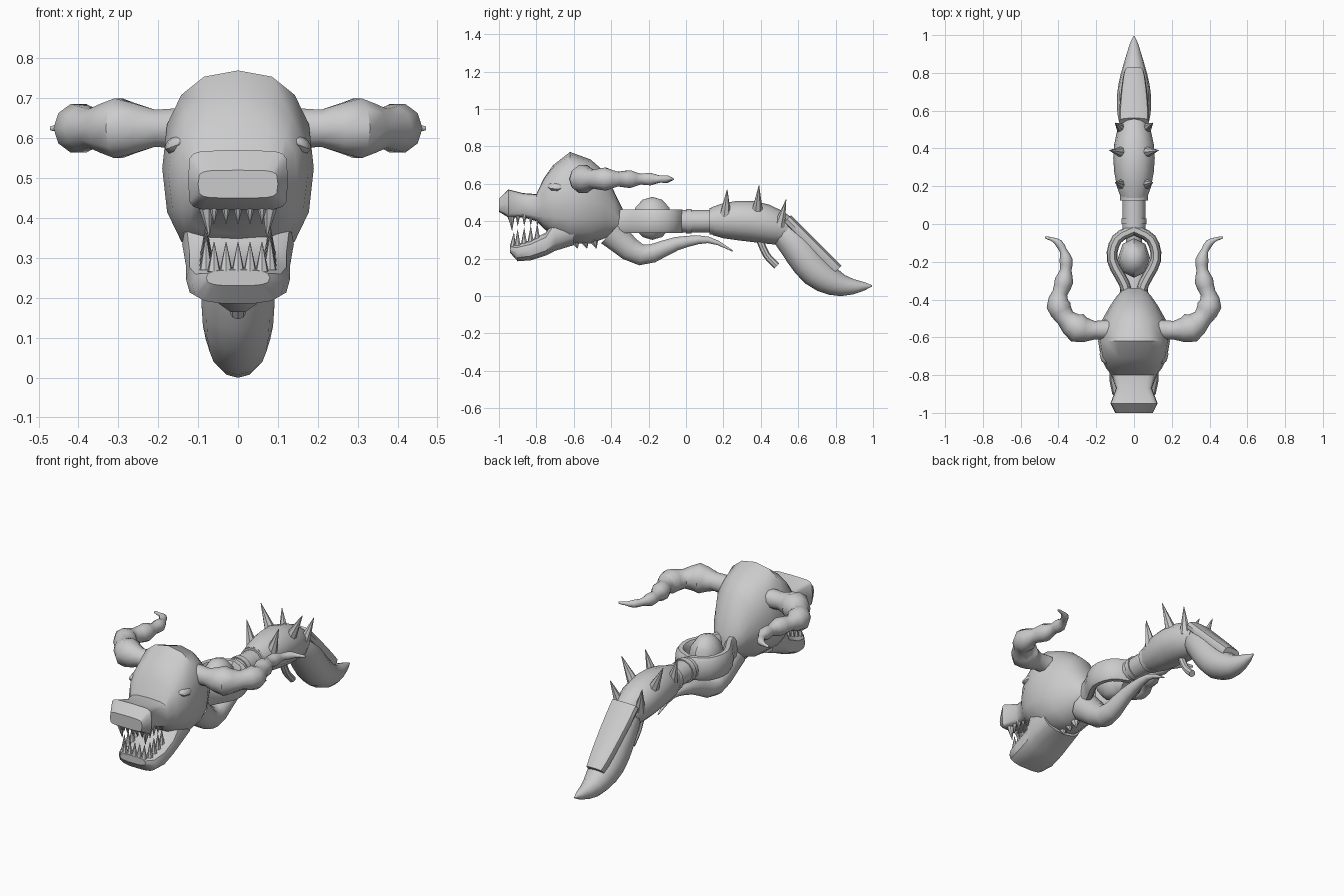
import bpy, bmesh, math
from mathutils import Vector, Matrix
from mathutils.geometry import interpolate_bezier

cube = bpy.data.objects.get("Cube")
if cube:
    bpy.data.objects.remove(cube, do_unlink=True)

shade = (.6, .6, .6, 1)
grey = bpy.data.materials.new("plain_grey")
grey.use_nodes = True
grey.diffuse_color = shade
grey.node_tree.nodes["Principled BSDF"].inputs["Base Color"].default_value = shade


def finish(name, bm):
    """Turn a bmesh into a shaded, coloured object."""
    bmesh.ops.recalc_face_normals(bm, faces=bm.faces)
    mesh = bpy.data.meshes.new(name)
    bm.to_mesh(mesh)
    bm.free()
    mesh.materials.append(grey)
    part = bpy.data.objects.new(name, mesh)
    bpy.context.collection.objects.link(part)
    bpy.ops.object.select_all(action="DESELECT")
    part.select_set(True)
    bpy.context.view_layer.objects.active = part
    bpy.ops.object.shade_smooth_by_angle(angle=math.radians(40))


def add_ring(bm, centre, side, up, box, sides):
    """A superellipse of vertices; a higher box value makes squarer corners."""
    ring = []
    for k in range(sides):
        angle = math.tau * k / sides
        across, rise = (math.copysign(abs(v) ** (2 / box), v)
                        for v in (math.cos(angle), math.sin(angle)))
        ring.append(bm.verts.new(centre + side * across + up * rise))
    return ring


def skin(name, bm, rings):
    for first, second in zip(rings, rings[1:]):
        for k in range(len(first)):
            bm.faces.new((first[k - 1], first[k], second[k], second[k - 1]))
    bm.faces.new(rings[0])
    bm.faces.new(rings[-1])
    finish(name, bm)


def section(y, top, bottom, half, box):
    """Upright cross-section of the head."""
    return Vector((0, y, (top + bottom) / 2)), half, (top - bottom) / 2, box


def stack(name, sections, sides):
    bm = bmesh.new()
    skin(name, bm, [add_ring(bm, centre, Vector((half, 0, 0)), Vector((0, 0, rise)), box, sides)
                    for centre, half, rise, box in sections])


def smooth_path(knots, steps):
    """Smooth curve passing through every knot."""
    knots = [Vector(knot) for knot in knots]
    path = [knots[0]]
    last = len(knots) - 1
    for i in range(last):
        start, end = knots[i], knots[i + 1]
        leave = (end - knots[max(i - 1, 0)]) / 6
        arrive = (knots[min(i + 2, last)] - start) / 6
        path += interpolate_bezier(start, start + leave, end - arrive, end, steps + 1)[1:]
    return path


def sweep(name, knots, width, height, steps=3, sides=12, box=2):
    """Tube along a path whose half width and half height are functions of progress."""
    bm = bmesh.new()
    path = smooth_path(knots, steps)
    last = len(path) - 1
    rings = []
    for i, centre in enumerate(path):
        along = (path[min(i + 1, last)] - path[max(i - 1, 0)]).normalized()
        side = along.cross(Vector((0, 0, 1))).normalized()
        progress = i / last
        rings.append(add_ring(bm, centre, side * width(progress),
                              side.cross(along) * height(progress), box, sides))
    skin(name, bm, rings)


def spikes(name, items, radius):
    """One object of cones, each given by base and tip."""
    bm = bmesh.new()
    for base, tip in items:
        base, tip = Vector(base), Vector(tip)
        axis = tip - base
        turn = axis.to_track_quat("Z", "Y").to_matrix().to_4x4()
        bmesh.ops.create_cone(bm, cap_ends=True, segments=7, radius1=radius, radius2=radius / 20,
                              depth=axis.length, matrix=Matrix.Translation((base + tip) / 2) @ turn)
    finish(name, bm)


def ball(name, centre, scale, tilt=0):
    bm = bmesh.new()
    bmesh.ops.create_uvsphere(bm, u_segments=8, v_segments=6, radius=1)
    place = Matrix.Translation(centre) @ Matrix.Rotation(tilt, 4, "Y")
    bmesh.ops.transform(bm, verts=bm.verts, matrix=place @ Matrix.Diagonal((*scale, 1)))
    finish(name, bm)


def steady(value):
    return lambda progress: value


# Skull: boxy snout, steep brow, round crown, narrow nape
stack("skull", [
    section(y=-1, top=.52, bottom=.45, half=.1, box=5),
    section(y=-.95, top=.57, bottom=.42, half=.125, box=6),
    section(y=-.87, top=.55, bottom=.42, half=.095, box=5),
    section(y=-.8, top=.545, bottom=.4, half=.12, box=4),
    section(y=-.76, top=.63, bottom=.36, half=.15, box=3),
    section(y=-.71, top=.7, bottom=.32, half=.175, box=2.5),
    section(y=-.62, top=.77, bottom=.28, half=.19, box=2.4),
    section(y=-.51, top=.73, bottom=.28, half=.17, box=2.2),
    section(y=-.43, top=.66, bottom=.31, half=.125, box=2),
    section(y=-.38, top=.55, bottom=.33, half=.09, box=2),
    section(y=-.34, top=.47, bottom=.34, half=.055, box=2.5)], sides=16)

# Lower jaw, open at the front
stack("lower_jaw", [
    section(y=-.94, top=.27, bottom=.23, half=.08, box=3),
    section(y=-.9, top=.28, bottom=.185, half=.115, box=3),
    section(y=-.83, top=.3, bottom=.19, half=.13, box=3),
    section(y=-.75, top=.34, bottom=.215, half=.13, box=3),
    section(y=-.7, top=.43, bottom=.24, half=.14, box=3),
    section(y=-.6, top=.45, bottom=.27, half=.13, box=2.5)], sides=14)
spikes("chin_barbs", [((0, y, .32), (0, y + .02, .255)) for y in (-.6, -.55, -.5)], radius=.04)

# Teeth: front rows, side rows and a pair of fangs
upper, lower, fangs = [], [], []
for i in range(-2, 3):
    x = i * .03
    upper.append(((x, -.945, .435), (x, -.94, .385)))
    lower.append(((x, -.925, .265), (x, -.92, .34)))
for mirror in (-1, 1):
    x = mirror * .08
    fangs.append(((x, -.935, .435), (x * .9, -.93, .35)))
    for j in range(4):
        y = j * .035 - .9
        lift = j * .01
        upper.append(((x, y, .435), (x, y, .375)))
        lower.append(((x, y, .27 + lift), (x, y, .355 + lift)))
spikes("upper_teeth", upper, radius=.014)
spikes("lower_teeth", lower, radius=.017)
spikes("fangs", fangs, radius=.021)


def horn_radius(progress):
    """Tapered, pinched at the root, with a swelling at every knot."""
    taper = .075 * (1 - progress) + .005
    swelling = 1 + .17 * math.cos(6 * math.tau * progress)
    return taper * swelling * min(1, .55 + 3 * progress)


# Eyes, ridged horns and the two bars of the grip, mirrored
horn_knots = ((.13, -.56), (.3, -.55), (.4, -.43), (.37, -.3), (.36, -.19), (.4, -.1), (.47, -.07))
grip_knots = ((.03, -.42), (.05, -.32), (.115, -.19), (.09, -.08), (0, -.03))
for mirror, word in ((1, "left"), (-1, "right")):
    ball(word + "_eye", (mirror * .147, -.69, .585), (.038, .052, .024), tilt=mirror * .35)
    sweep(word + "_horn", [(mirror * x, y, .625) for x, y in horn_knots],
          horn_radius, horn_radius, steps=4, sides=10)
    sweep(word + "_grip_bar", [(mirror * x, y, .4) for x, y in grip_knots],
          steady(.029), steady(.066), sides=10, box=2.6)

# Orb held inside the grip
ball("orb", (0, -.18, .415), (.085, .105, .115))


# Hanging guard that sweeps back under the shaft
def guard_radius(progress):
    return .08 * (1 - progress) ** 1.2 + .003


sweep("guard", ((0, -.4, .34), (0, -.24, .22), (0, -.05, .28), (0, .12, .3), (0, .25, .24)),
      guard_radius, guard_radius, sides=10)

# Shaft with a collar at each end
for name, start, end, radius in (("shaft", -.03, .14, .061), ("front_collar", 0, .03, .067),
                                 ("rear_collar", .125, .15, .073)):
    sweep(name, ((0, start, .4), (0, end, .4)), steady(radius), steady(radius), steps=1, sides=14)

# Swollen body with paired back spikes and a hook below
sweep("body", ((0, .14, .4), (0, .35, .4), (0, .54, .35)),
      lambda progress: .07 + .04 * math.sin(math.pi * progress),
      lambda progress: .075 + .035 * math.sin(math.pi * progress))
spikes("back_spikes", [((mirror * .06, y, top - .14), (mirror * x, y + lean, top))
                       for y, lean, top, x in ((.21, .01, .57, .1), (.38, .01, .59, .13),
                                               (.5, .035, .515, .1))
                       for mirror in (-1, 1)], radius=.032)
sweep("belly_hook", ((0, .39, .31), (0, .43, .22), (0, .485, .16)),
      steady(.019), steady(.019), sides=8)


# Drooping tail ending in a point, with an armour plate on top
def tail_radius(progress):
    return .06 * (1 - progress) + .055 * math.sin(math.pi * progress) + .003


sweep("tail", ((0, .5, .36), (0, .58, .28), (0, .7, .13), (0, .84, .055), (0, .995, .055)),
      tail_radius, tail_radius)
sweep("tail_plate", ((0, .54, .41), (0, .67, .28), (0, .81, .14)),
      lambda progress: .08 - .03 * progress ** 2, steady(.03), box=3)
